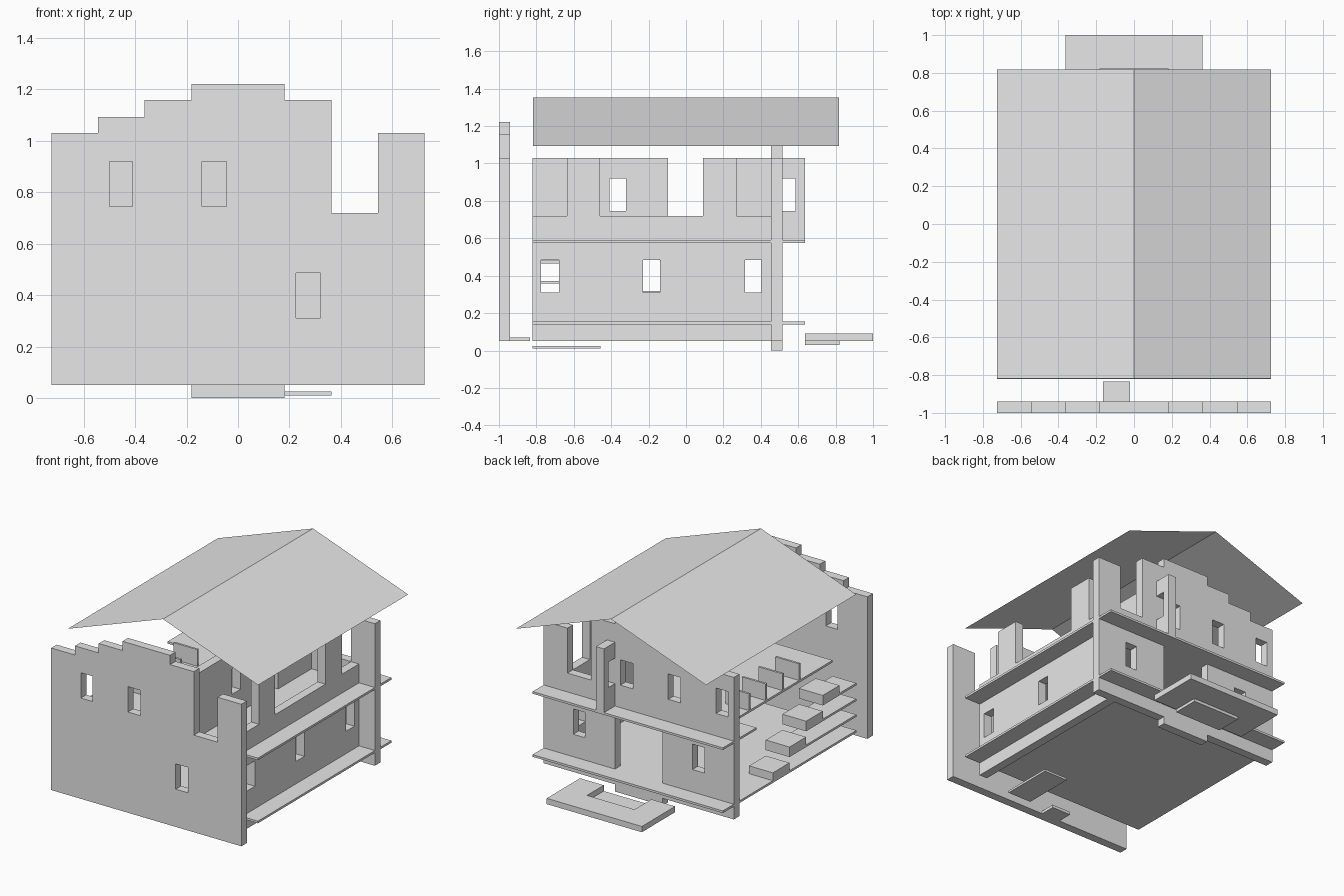
import bpy, bmesh

if "Cube" in bpy.data.objects:
    bpy.data.objects.remove(bpy.data.objects["Cube"])

grey = bpy.data.materials.new("plain_grey")
grey.diffuse_color = (0.8, 0.8, 0.8, 1)
grey.use_nodes = True
grey.node_tree.nodes["Principled BSDF"].inputs["Base Color"].default_value = grey.diffuse_color


def finish(bm, name):
    mesh = bpy.data.meshes.new(name)
    bm.to_mesh(mesh)
    bm.free()
    mesh.materials.append(grey)
    ob = bpy.data.objects.new(name, mesh)
    bpy.context.collection.objects.link(ob)
    return ob


def panel(name, axis, lo, hi, solid, holes=()):
    """Board normal to axis, from lo to hi: union of solid rects minus holes.
    Each rect is (u0, u1, v0, v1) on the other two axes."""
    rects = list(solid) + list(holes)
    us = sorted({u for r in rects for u in r[:2]})
    vs = sorted({v for r in rects for v in r[2:]})

    def inside(r, u, v):
        return r[0] < u < r[1] and r[2] < v < r[3]

    def place(u, v, w):
        return {"x": (w, u, v), "y": (u, w, v), "z": (u, v, w)}[axis]

    bm = bmesh.new()
    for u0, u1 in zip(us, us[1:]):
        for v0, v1 in zip(vs, vs[1:]):
            c = ((u0 + u1) / 2, (v0 + v1) / 2)
            if (any(inside(r, *c) for r in solid)
                    and not any(inside(r, *c) for r in holes)):
                bm.faces.new([bm.verts.new(place(u, v, lo)) for u, v in
                              ((u0, v0), (u1, v0), (u1, v1), (u0, v1))])
    bmesh.ops.remove_doubles(bm, verts=bm.verts, dist=1e-5)
    ext = bmesh.ops.extrude_face_region(bm, geom=bm.faces[:], use_keep_orig=True)
    moved = [v for v in ext["geom"] if isinstance(v, bmesh.types.BMVert)]
    bmesh.ops.translate(bm, verts=moved, vec=place(0, 0, hi - lo))
    bmesh.ops.recalc_face_normals(bm, faces=bm.faces)
    return finish(bm, name)


def box(name, x0, x1, y0, y1, z0, z1):
    return panel(name, "z", z0, z1, [(x0, x1, y0, y1)])


# Main grid: one module, half width, floor heights
U, W = 0.1815, 0.726
GROUND, UPPER, T = 0.155, 0.59, 0.015
HIGH, LOW = (0.745, 0.92), (0.31, 0.485)

# Stepped gable outline shared by front and back walls
gable = [(-W, -3 * U, 0.05, 1.03), (-3 * U, -2 * U, 0.05, 1.093),
         (-2 * U, -U, 0.05, 1.158), (-U, U, 0.05, 1.222),
         (U, 2 * U, 0.05, 1.158), (2 * U, 3 * U, 0.05, 0.72),
         (3 * U, W, 0.05, 1.03)]
panel("front_wall", "y", -1.0, -0.94, gable,
      [(-0.50, -0.41, *HIGH), (-0.14, -0.045, *HIGH), (0.225, 0.32, *LOW)])
panel("back_wall", "y", 0.455, 0.515, gable + [(-U, U, 0.0, 0.05)],
      [(0.045, 0.14, *HIGH), (-0.32, -0.225, *HIGH), (-0.68, -0.59, *HIGH),
       (0.41, 0.50, *LOW), (-0.50, -0.41, *LOW), (-U, U, GROUND, 0.575)])

# Right wall with two raised columns
panel("right_wall", "x", 3 * U, 0.605,
      [(-0.82, 0.455, 0.05, 0.72), (-0.635, -0.46, 0.72, 1.03),
       (0.09, 0.27, 0.72, 1.03)],
      [(-0.775, -0.68, *LOW), (-0.23, -0.14, *LOW), (0.315, 0.405, *LOW)])

# Upper partition running out onto the balcony
panel("partition_wall", "x", U, 0.243,
      [(-0.82, -0.095, UPPER - T, 1.03), (0.09, 0.635, UPPER - T, 1.03)],
      [(-0.41, -0.32, *HIGH), (0.495, 0.585, *HIGH)])

# Floors; the upper one leaves a stairwell on the left
panel("ground_floor", "z", GROUND - T, GROUND, [(-W, W, -0.82, 0.635)])
panel("upper_floor", "z", UPPER - T, UPPER, [(-W, W, -0.82, 0.635)],
      [(-W, -3 * U, -0.82, 0.27)])

# Stairs: thin landings with a half-height step at each end
rise = (UPPER - GROUND) / 4
for i in range(4):
    z, y = GROUND + i * rise, 0.09 - i * U
    box("stair_step", -W, -3 * U, y - U, y, z, z + rise / 2)
    if i:
        box("stair_landing", -W, -3 * U, -0.82, y, z - T, z)
    # Upright boards beside the stairwell
    box("stair_board", -3 * U, -2 * U, y - T, y, UPPER, 0.705)

# Back porch with a notch and a lower step inside it
panel("porch", "z", 0.05, 0.09, [(-2 * U, 2 * U, 0.637, 1.0)],
      [(-U, U, 0.637, 0.82)])
box("porch_step", -U, U, 0.637, 0.82, 0.03, 0.05)

# Small loose plates near the front
box("front_ledge", -0.165, -0.02, -0.94, -0.835, 0.05, 0.07)
box("under_plate", U, 2 * U, -0.82, -0.457, 0.01, 0.025)

# Thin two-sided roof
bm = bmesh.new()
rows = [[bm.verts.new((x, y, z)) for x, z in ((-W, 1.093), (0, 1.354), (W, 1.093))]
        for y in (-0.818, 0.818)]
for i in range(2):
    bm.faces.new((rows[0][i], rows[0][i + 1], rows[1][i + 1], rows[1][i]))
finish(bm, "roof")
